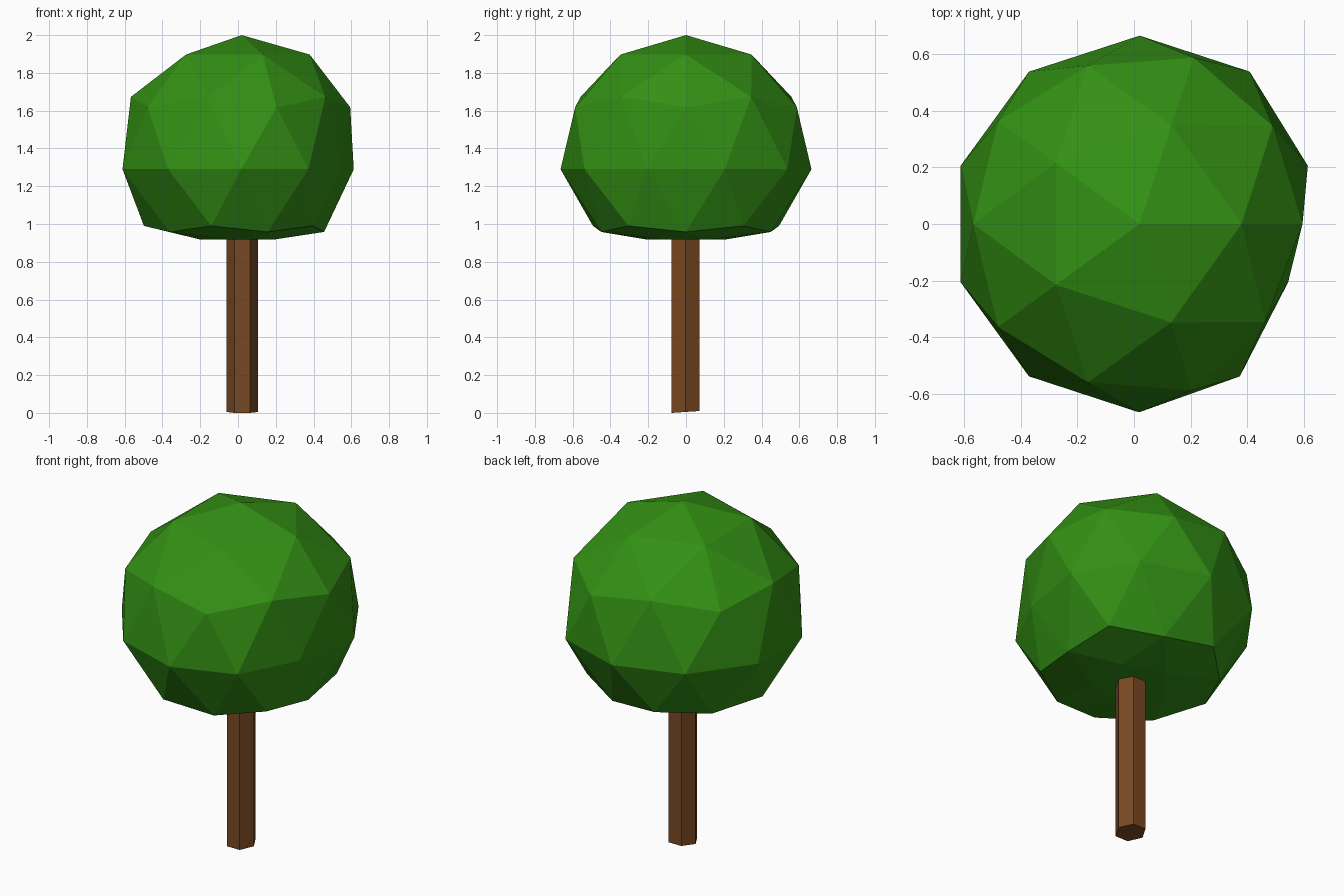
import bpy, bmesh, math
from mathutils import Vector

if "Cube" in bpy.data.objects:
    bpy.data.objects.remove(bpy.data.objects["Cube"])

CX = 0.02  # tree axis


def make_object(name, bm, color):
    mesh = bpy.data.meshes.new(name)
    bm.normal_update()
    bm.to_mesh(mesh)
    bm.free()
    mat = bpy.data.materials.new(name + "_colour")
    mat.diffuse_color = color
    mat.use_nodes = True
    mat.node_tree.nodes["Principled BSDF"].inputs["Base Color"].default_value = mat.diffuse_color
    mesh.materials.append(mat)
    obj = bpy.data.objects.new(name, mesh)
    bpy.context.collection.objects.link(obj)
    return obj


# Foliage: icosphere whose rings are reshaped, with a flattened underside
# (unit-sphere height, ring radius, ring z)
RINGS = [(1, 0, 2.0), (0.851, 0.365, 1.897), (0.526, 0.587, 1.673), (0.447, 0.617, 1.618),
         (0, 0.664, 1.29), (-0.447, 0.518, 0.99), (-0.526, 0.472, 0.958),
         (-0.851, 0.22, 0.918), (-1, 0, 0.918)]
DENT = Vector((0.65, -0.2, 1.29))  # centre of the pushed-in side

bm = bmesh.new()
bmesh.ops.create_icosphere(bm, subdivisions=2, radius=1)
for v in bm.verts:
    _, r, z = min(RINGS, key=lambda k: abs(k[0] - v.co.z))
    flat = Vector((v.co.x, v.co.y, 0))
    flat = flat.normalized() * r if r else Vector()
    v.co = Vector((CX + flat.x, flat.y, z))
    v.co.x -= 0.108 * math.exp(-((v.co - DENT).length / 0.4) ** 2)
make_object("foliage", bm, (0.033, 0.28, 0.007, 1))

# Trunk: six-sided post with a slightly slanted foot
bm = bmesh.new()
rings = []
for z in (0.0, 1.0):
    ring = []
    for i in range(6):
        a = math.tau * i / 6
        y = 0.085 * math.sin(a)
        slant = 0.005 + 0.068 * y if z == 0 else 0
        ring.append(bm.verts.new((CX + 0.002 + 0.083 * math.cos(a), y - 0.002, z + slant)))
    rings.append(ring)
bm.faces.new(rings[0][::-1])
bm.faces.new(rings[1])
for i in range(6):
    j = (i + 1) % 6
    bm.faces.new((rings[0][i], rings[0][j], rings[1][j], rings[1][i]))
make_object("trunk", bm, (0.19, 0.065, 0.016, 1))
